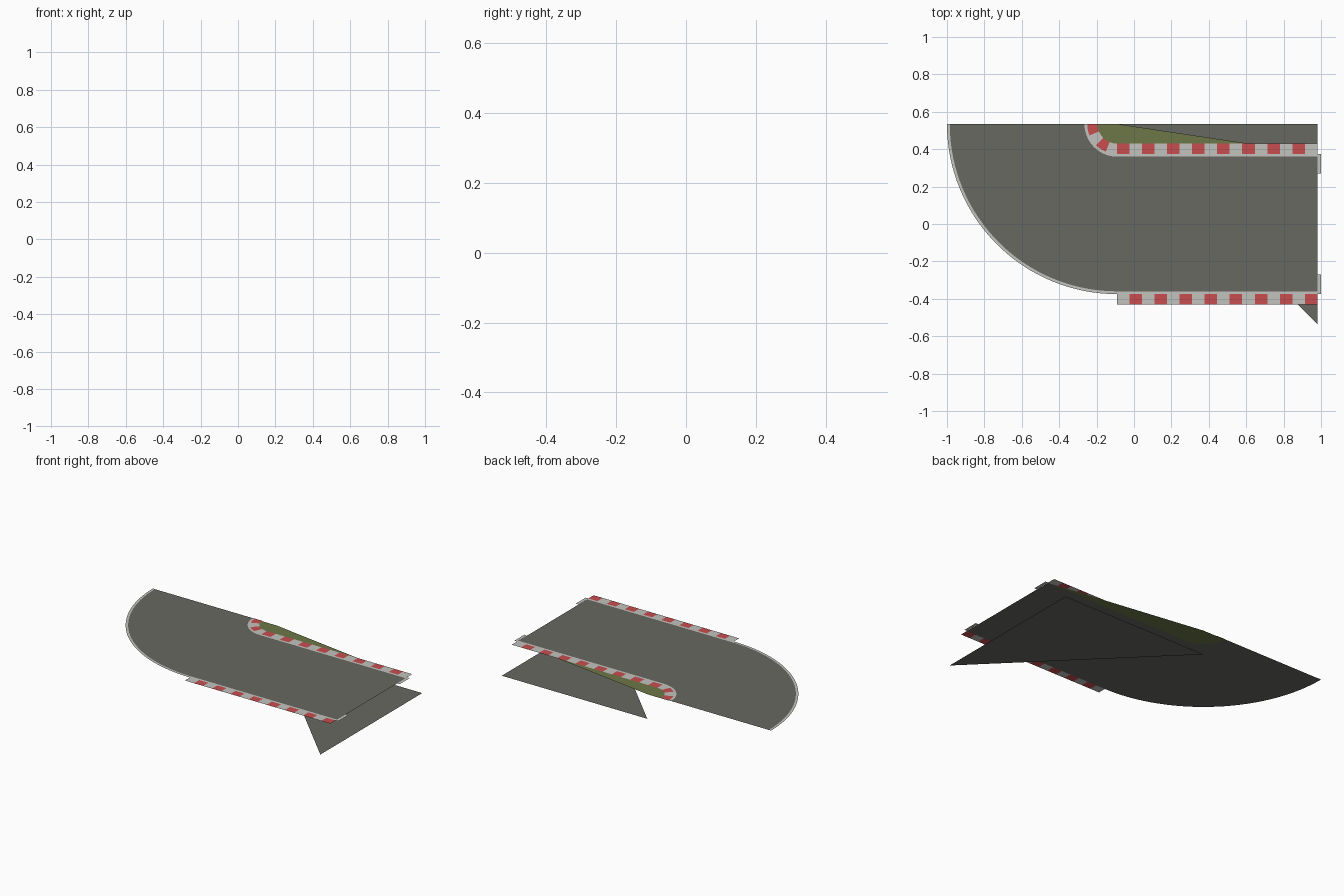
import bpy, math

if "Cube" in bpy.data.objects:
    bpy.data.objects.remove(bpy.data.objects["Cube"])

TOP = 0.165                      # road height
CX, CY = -0.09, 0.535            # centre of the bend
END = 0.98                       # straight end of the track
R_OUT, R_IN = 0.91, 0.16         # road edges in the bend
HALF = 0.375                     # half road width
LINE, KERB = 0.015, 0.055        # widths of edge line and kerb


def material(name, rgb):
    m = bpy.data.materials.new(name)
    m.diffuse_color = (*rgb, 1)
    m.use_nodes = True
    m.node_tree.nodes["Principled BSDF"].inputs["Base Color"].default_value = m.diffuse_color
    return m


ASPHALT = material("asphalt_grey", (0.138, 0.138, 0.122))
WHITE = material("pale_grey", (0.54, 0.54, 0.51))
RED = material("kerb_red", (0.58, 0.075, 0.078))
GRASS = material("olive_grass", (0.155, 0.185, 0.065))


def sheet(name, polys, z, mats, rule=lambda i: 0):
    """Flat object made of separate polygons facing up."""
    verts, faces = [], []
    for p in polys:
        area = sum(a[0] * b[1] - b[0] * a[1] for a, b in zip(p, p[1:] + p[:1]))
        p = p if area > 0 else p[::-1]
        faces.append(range(len(verts), len(verts) + len(p)))
        verts += [(x, y, z) for x, y in p]
    me = bpy.data.meshes.new(name)
    me.from_pydata(verts, [], [list(f) for f in faces])
    for m in mats:
        me.materials.append(m)
    for f in me.polygons:
        f.material_index = rule(f.index)
    ob = bpy.data.objects.new(name, me)
    bpy.context.collection.objects.link(ob)
    return ob


def arc(r, a0=180, a1=270, n=32):
    return [(CX + r * math.cos(math.radians(a0 + (a1 - a0) * i / n)),
             CY + r * math.sin(math.radians(a0 + (a1 - a0) * i / n))) for i in range(n + 1)]


def band(r0, r1, a0=180, a1=270, n=32):
    a, b = arc(r0, a0, a1, n), arc(r1, a0, a1, n)
    return [[a[i], a[i + 1], b[i + 1], b[i]] for i in range(n)]


def rect(x0, x1, y0, y1):
    return [(x0, y0), (x1, y0), (x1, y1), (x0, y1)]


# Road: quarter bend and straight
sheet("road", band(R_IN, R_OUT) + [rect(CX, END, -HALF, HALF)], TOP, [ASPHALT])

# Painted edge lines
sheet("outer_edge_line", band(R_OUT - LINE, R_OUT)
      + [rect(CX, END, -HALF, -HALF + LINE)], TOP + 0.001, [WHITE])
sheet("inner_edge_line", band(R_IN, R_IN + LINE)
      + [rect(CX, END, HALF - LINE, HALF)], TOP + 0.001, [WHITE])

# Short marks past the straight end
sheet("end_marks", [rect(END, 1.0, 0.27, HALF), rect(END, 1.0, -HALF, -0.27)],
      TOP + 0.001, [WHITE])

# Striped kerbs, 16 blocks along the straight
STEP = (END - CX) / 16


def blocks(y0, y1):
    return [rect(CX + i * STEP, CX + (i + 1) * STEP, y0, y1) for i in range(16)]


sheet("outer_kerb", blocks(-HALF - KERB, -HALF), TOP + 0.001, [WHITE, RED], lambda i: i % 2)
sheet("inner_kerb", blocks(HALF, HALF + KERB), TOP + 0.001, [RED, WHITE], lambda i: i % 2)
# four blocks around the bend, eight facets each
sheet("inner_kerb_bend", band(R_IN - KERB, R_IN), TOP + 0.001,
      [RED, WHITE], lambda i: (i // 8) % 2)

# Grass wedge inside the bend
sheet("grass", [arc(R_IN) + [(END, HALF), (CX, CY)]], TOP - 0.002, [GRASS])

# Ground triangle below the track
sheet("ground_triangle", [[(END, -CY), (END, CY), (CX, CY)]], 0.0, [ASPHALT])
